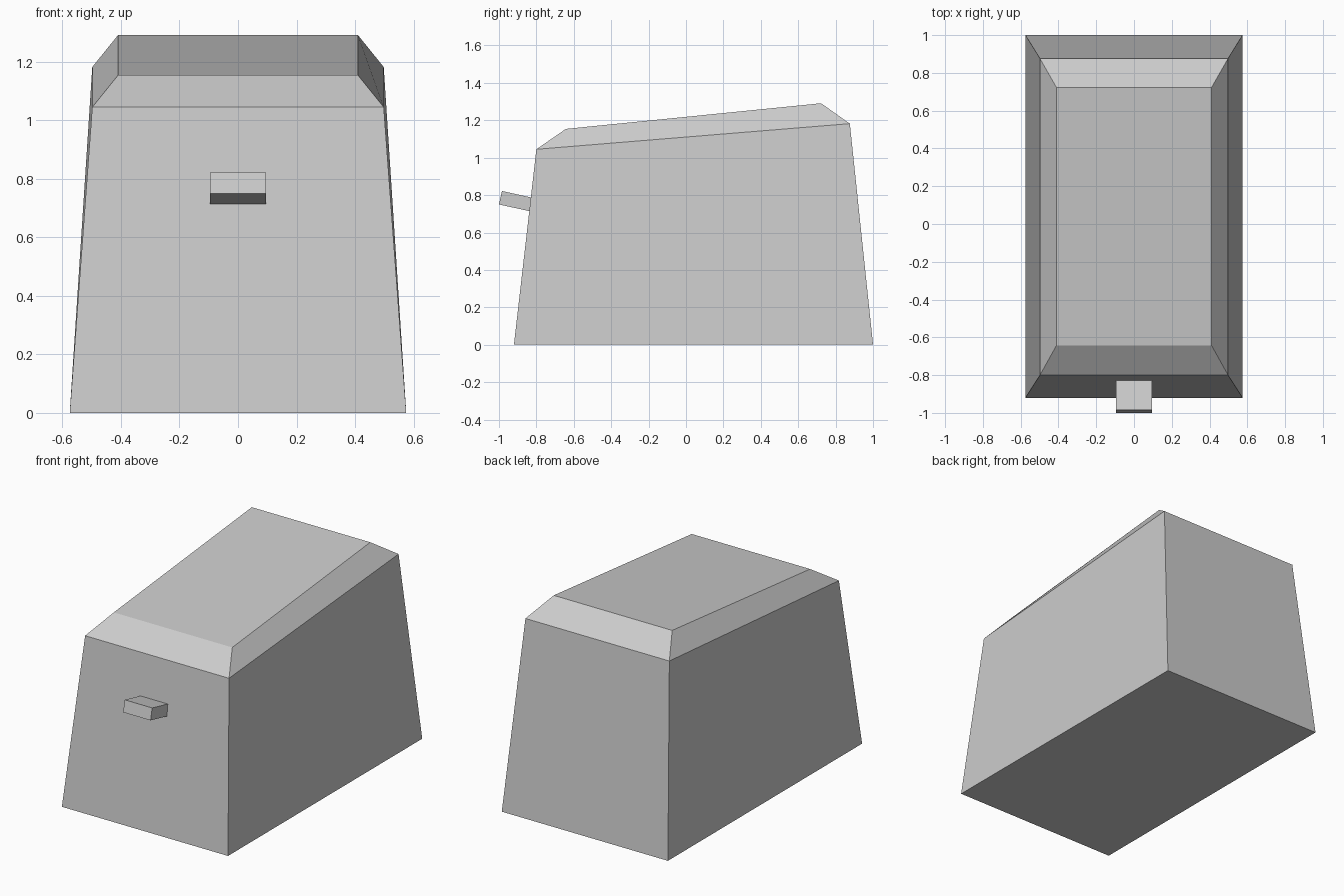
import bpy
import bmesh

cube = bpy.data.objects.get("Cube")
if cube:
    bpy.data.objects.remove(cube, do_unlink=True)

grey = bpy.data.materials.new("plain grey")
grey.use_nodes = True
colour = (0.6, 0.6, 0.6, 1)
grey.diffuse_color = colour
grey.node_tree.nodes["Principled BSDF"].inputs["Base Color"].default_value = colour


def loft(name, rings):
    """Join four-cornered rings into a closed flat-faced solid.
    Each ring is half width, front (y, z), back (y, z)."""
    bm = bmesh.new()
    loops = []
    for w, (fy, fz), (by, bz) in rings:
        corners = ((-w, fy, fz), (w, fy, fz), (w, by, bz), (-w, by, bz))
        loops.append([bm.verts.new(c) for c in corners])
    for low, high in zip(loops, loops[1:]):
        for i in range(4):
            j = (i + 1) % 4
            bm.faces.new((low[i], low[j], high[j], high[i]))
    bm.faces.new(loops[0][::-1])
    bm.faces.new(loops[-1])
    bmesh.ops.recalc_face_normals(bm, faces=bm.faces)
    mesh = bpy.data.meshes.new(name)
    bm.to_mesh(mesh)
    bm.free()
    mesh.materials.append(grey)
    obj = bpy.data.objects.new(name, mesh)
    bpy.context.collection.objects.link(obj)
    return obj


# Tapered body with a sloping, chamfered top
loft("body", [
    (0.575, (-0.92, 0), (1, 0)),
    (0.498, (-0.8, 1.045), (0.876, 1.182)),
    (0.41, (-0.642, 1.154), (0.722, 1.291)),
])

# Tilted handle on the front wall
loft("handle", [
    (0.095, (-1, 0.75), (-0.836, 0.714)),
    (0.095, (-0.984, 0.822), (-0.826, 0.787)),
])
